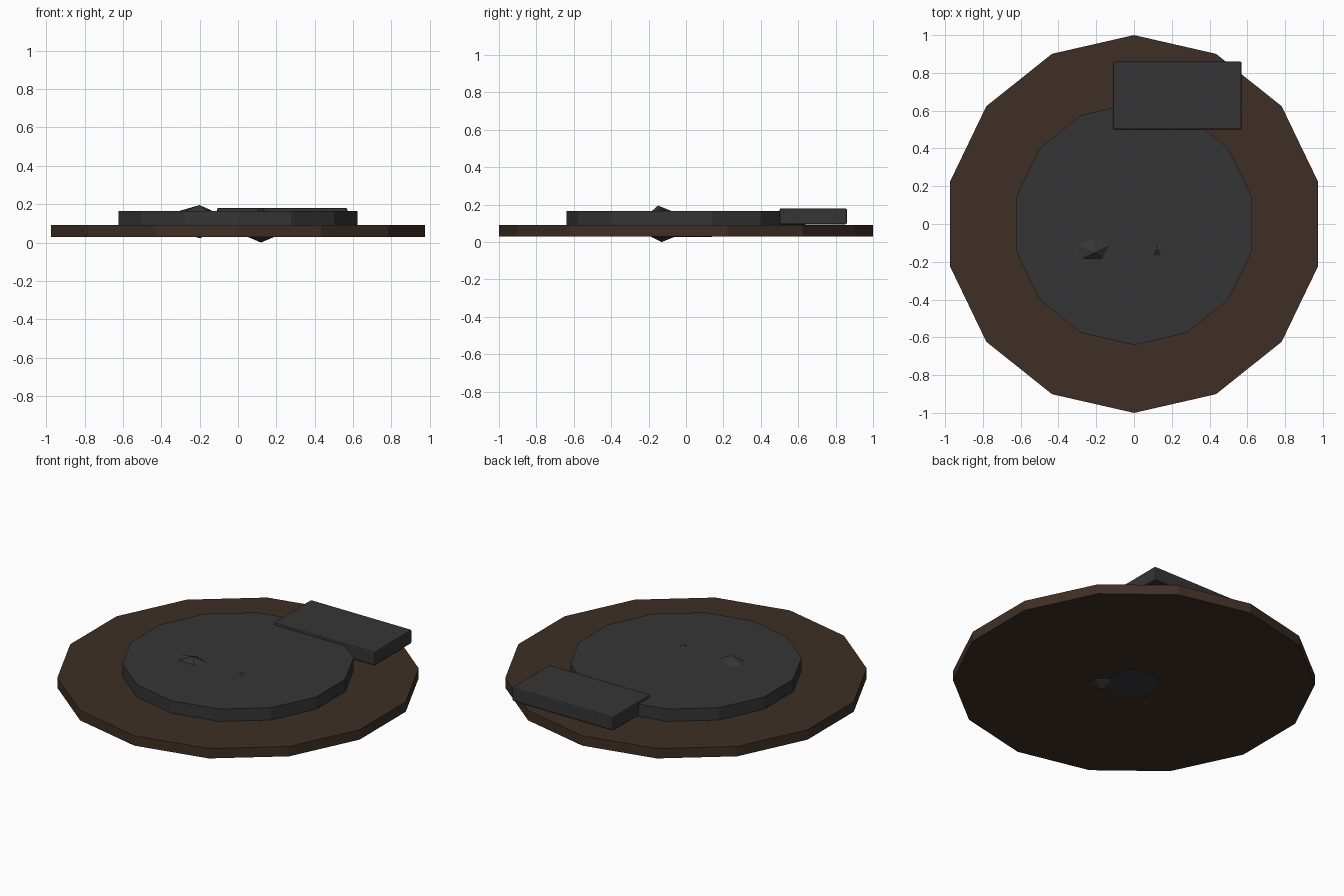
import bpy, bmesh, math
from mathutils import Vector

cube = bpy.data.objects.get("Cube")
if cube:
    bpy.data.objects.remove(cube, do_unlink=True)


def material(name, rgb):
    m = bpy.data.materials.new(name)
    m.use_nodes = True
    m.diffuse_color = (*rgb, 1)
    m.node_tree.nodes["Principled BSDF"].inputs["Base Color"].default_value = (*rgb, 1)
    return m


brown = material("dark brown", (0.048, 0.028, 0.018))
charcoal = material("charcoal", (0.036, 0.036, 0.036))
slate = material("slate", (0.034, 0.038, 0.046))
SIDES = 14


def make_object(name, bm, mat):
    bmesh.ops.recalc_face_normals(bm, faces=bm.faces)
    mesh = bpy.data.meshes.new(name)
    bm.to_mesh(mesh)
    bm.free()
    mesh.materials.append(mat)
    obj = bpy.data.objects.new(name, mesh)
    bpy.context.collection.objects.link(obj)
    return obj


def stack(name, levels, sides, mat):
    """Rings (x, y, z, rx, ry) joined upwards; the first corner points to +y."""
    bm = bmesh.new()
    rings = []
    for x, y, z, rx, ry in levels:
        angles = [math.pi / 2 + math.tau * i / sides for i in range(sides)]
        rings.append([bm.verts.new((x + rx * math.cos(a), y + ry * math.sin(a), z))
                      for a in angles])
    for low, high in zip(rings, rings[1:]):
        for i in range(sides):
            j = (i + 1) % sides
            bm.faces.new((low[i], low[j], high[j], high[i]))
    bm.faces.new(rings[0])
    bm.faces.new(rings[-1])
    bmesh.ops.remove_doubles(bm, verts=bm.verts, dist=0.0005)
    return make_object(name, bm, mat)


def disc(name, radius, z0, z1, mat):
    return stack(name, [(0, 0, z, radius, radius) for z in (z0, z1)], SIDES, mat)


# Stepped round base
disc("base_disc", 1.0, 0.03, 0.09, brown)
disc("upper_disc", 0.64, 0.085, 0.165, charcoal)
disc("underside_hub", 0.14, 0.028, 0.06, slate)

# Slab resting over the back rim, with softened edges
bm = bmesh.new()
bmesh.ops.create_cube(bm, size=1)
for v in bm.verts:
    v.co = Vector((0.23, 0.68, 0.1375)) + v.co * Vector((0.68, 0.36, 0.085))
slab = make_object("slab", bm, charcoal)
bevel = slab.modifiers.new("soft edges", 'BEVEL')
bevel.width = 0.008
bevel.segments = 2

# Faceted stones set through the discs
stack("large_stone", [(-0.20, -0.14, 0.022, 0, 0),
                      (-0.21, -0.13, 0.05, 0.08, 0.06),
                      (-0.225, -0.13, 0.155, 0.12, 0.08),
                      (-0.20, -0.15, 0.195, 0, 0)], 5, charcoal)
stack("small_stone", [(0.12, -0.13, 0.0, 0, 0),
                      (0.12, -0.13, 0.04, 0.10, 0.10),
                      (0.12, -0.14, 0.16, 0.035, 0.045),
                      (0.12, -0.14, 0.178, 0, 0)], 5, charcoal)
